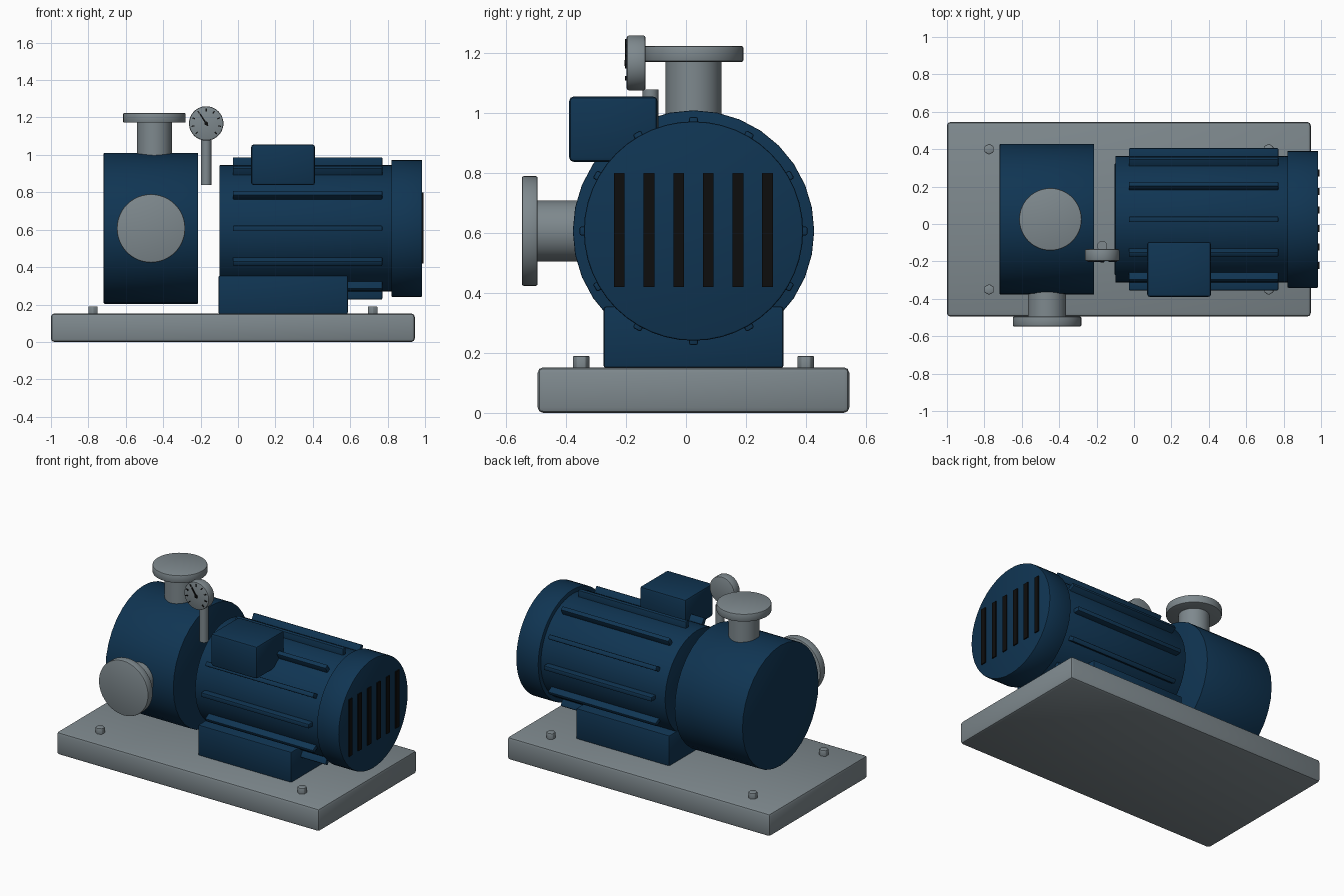
import bpy
import math
from mathutils import Matrix, Vector

if "Cube" in bpy.data.objects:
    bpy.data.objects.remove(bpy.data.objects["Cube"], do_unlink=True)


def material(name, rgb):
    m = bpy.data.materials.new(name)
    m.use_nodes = True
    m.diffuse_color = (*rgb, 1)
    m.node_tree.nodes["Principled BSDF"].inputs["Base Color"].default_value = (*rgb, 1)
    return m


BLUE = material("navy paint", (0.005, 0.035, 0.085))
GREY = material("grey steel", (0.21, 0.25, 0.27))
BLACK = material("black", (0.004, 0.004, 0.004))

MID_Y, AXIS_Z = 0.025, 0.607   # shared axis of the pump and the motor
PUMP_X = -0.465


def finish(name, mat, bevel):
    ob = bpy.context.object
    ob.name = ob.data.name = name
    ob.data.materials.append(mat)
    if bevel:
        mod = ob.modifiers.new("Bevel", "BEVEL")
        mod.width, mod.segments = bevel, 2
        mod.limit_method = "ANGLE"
        mod.angle_limit = math.radians(40)
        bpy.ops.object.modifier_apply(modifier=mod.name)
    bpy.ops.object.shade_smooth_by_angle(angle=math.radians(35))
    return ob


def box(name, lo, hi, mat, bevel=0.0):
    lo, hi = Vector(lo), Vector(hi)
    bpy.ops.mesh.primitive_cube_add(size=1, location=(lo + hi) / 2)
    bpy.context.object.data.transform(Matrix.Diagonal((*(hi - lo), 1)))
    return finish(name, mat, bevel)


def rod(name, start, end, radius, mat, sides=48, bevel=0.0):
    start, end = Vector(start), Vector(end)
    axis = end - start
    bpy.ops.mesh.primitive_cylinder_add(vertices=sides, radius=radius, depth=axis.length,
                                        location=(start + end) / 2)
    bpy.context.object.rotation_euler = axis.to_track_quat("Z", "Y").to_euler()
    return finish(name, mat, bevel)


# Base plate and its anchor bolts
box("base_plate", (-1, -0.495, 0), (0.945, 0.545, 0.152), GREY, 0.018)
for x in (-0.775, 0.72):
    for y in (-0.35, 0.4):
        rod("anchor_bolt", (x, y, 0.14), (x, y, 0.19), 0.029, GREY, 6, 0.004)

# Pump casing with inlet and outlet nozzles
rod("pump_casing", (-0.718, MID_Y, AXIS_Z), (-0.214, MID_Y, AXIS_Z), 0.403, BLUE, 32, 0.004)
rod("outlet_pipe", (-0.447, MID_Y, 0.9), (-0.447, MID_Y, 1.19), 0.093, GREY)
rod("outlet_flange", (-0.447, MID_Y, 1.172), (-0.447, MID_Y, 1.224), 0.167, GREY, 48, 0.006)
rod("inlet_pipe", (PUMP_X, -0.51, AXIS_Z), (PUMP_X, -0.25, AXIS_Z), 0.102, GREY)
rod("inlet_flange", (PUMP_X, -0.548, AXIS_Z), (PUMP_X, -0.495, AXIS_Z), 0.183, GREY, 48, 0.006)

# Motor body, foot, fan cover and terminal box
rod("motor_body", (-0.1, MID_Y, AXIS_Z), (0.83, MID_Y, AXIS_Z), 0.338, BLUE, 48, 0.004)
rod("fan_cover", (0.82, MID_Y, AXIS_Z), (0.985, MID_Y, AXIS_Z), 0.366, BLUE, 48, 0.006)
box("motor_foot", (-0.104, -0.275, 0.15), (0.587, 0.325, 0.355), BLUE, 0.008)
box("terminal_box", (0.07, -0.39, 0.838), (0.412, -0.095, 1.056), BLUE, 0.015)

# Cooling fins around the motor
for i in range(12):
    fin = box("cooling_fin", (-0.4, -0.015, 0.3), (0.4, 0.015, 0.38), BLUE, 0.006)
    fin.location = (0.372, MID_Y, AXIS_Z)
    fin.data.transform(Matrix.Translation((0, 0, 0.34)))
    fin.data.transform(Matrix.Rotation(i * math.tau / 12, 4, "X"))

# Vent slots on the end of the fan cover
for i in range(6):
    y = MID_Y + (i - 2.5) * 0.099
    box("vent_slot", (0.983, y - 0.018, 0.42), (0.992, y + 0.018, 0.8), BLACK)

# Pressure gauge on its stem
GX, GZ, FACE_Y = -0.17, 1.168, -0.198
rod("gauge_stem", (GX, -0.118, 0.838), (GX, -0.118, 1.08), 0.027, GREY, 24)
rod("gauge_case", (GX, FACE_Y, GZ), (GX, -0.135, GZ), 0.092, GREY, 48, 0.008)


def dial_mark(name, angle, inner, outer, width):
    mark = box(name, (-width / 2, -0.003, inner), (width / 2, 0.003, outer), BLACK)
    mark.data.transform(Matrix.Translation((0, 0, (inner + outer) / 2)))
    mark.data.transform(Matrix.Rotation(math.radians(angle), 4, "Y"))
    mark.location = (GX, FACE_Y - 0.002, GZ)


for i in range(9):
    dial_mark("dial_tick", -135 + i * 33.75, 0.064, 0.08, 0.006)
dial_mark("gauge_needle", -33, -0.015, 0.06, 0.008)
rod("needle_hub", (GX, FACE_Y - 0.007, GZ), (GX, FACE_Y + 0.002, GZ), 0.01, BLACK, 16)
